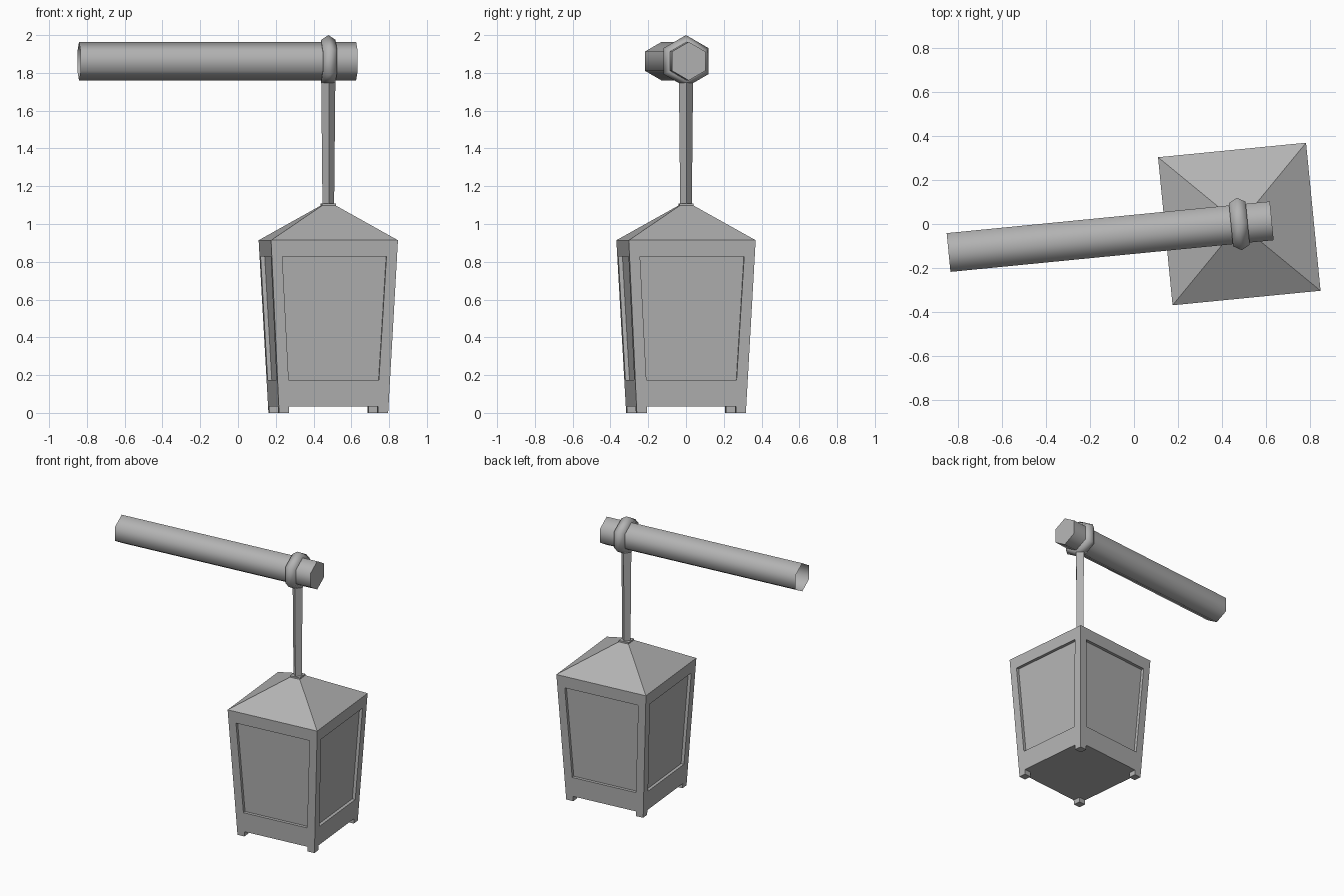
import bpy, bmesh
from math import radians, cos, sin, pi
from mathutils import Matrix

if "Cube" in bpy.data.objects:
    bpy.data.objects.remove(bpy.data.objects["Cube"])

# Whole lantern is turned slightly about its own vertical axis
PLACE = Matrix.Translation((0.478, 0, 0)) @ Matrix.Rotation(radians(5.6), 4, 'Z')
ARM_Z = 1.862
TOP_HALF, FOOT_HALF, EAVE_Z = 0.3375, 0.29, 0.914

# Dark grey iron
IRON = bpy.data.materials.new("dark_iron")
IRON.diffuse_color = (0.45, 0.45, 0.45, 1)
IRON.use_nodes = True
IRON.node_tree.nodes["Principled BSDF"].inputs["Base Color"].default_value = IRON.diffuse_color


def half_at(z):
    return FOOT_HALF + (TOP_HALF - FOOT_HALF) * z / EAVE_Z


def finish(name, bm, smooth=False):
    bmesh.ops.remove_doubles(bm, verts=bm.verts, dist=1e-5)
    bmesh.ops.recalc_face_normals(bm, faces=bm.faces)
    bm.transform(PLACE)
    me = bpy.data.meshes.new(name)
    bm.to_mesh(me)
    bm.free()
    me.materials.append(IRON)
    ob = bpy.data.objects.new(name, me)
    bpy.context.collection.objects.link(ob)
    if smooth:
        bpy.ops.object.select_all(action='DESELECT')
        ob.select_set(True)
        bpy.context.view_layer.objects.active = ob
        bpy.ops.object.shade_smooth_by_angle(angle=radians(65))


def bridge(bm, a, b):
    n = len(a)
    for i in range(n):
        j = (i + 1) % n
        bm.faces.new((a[i], a[j], b[j], b[i]))


def hex_x(name, profile, cap_end=False):
    """Six-sided sweep along the arm; profile is (distance, radius)."""
    bm = bmesh.new()
    rings = [[bm.verts.new((u, r * sin(k * pi / 3), ARM_Z + r * cos(k * pi / 3)))
              for k in range(6)] for u, r in profile]
    for a, b in zip(rings, rings[1:]):
        bridge(bm, a, b)
    if cap_end:
        bm.faces.new(rings[-1])
    finish(name, bm, True)


def square_stack(name, levels, turn=pi / 4):
    """Closed four-sided vertical stack; levels are (z, corner radius)."""
    bm = bmesh.new()
    rings = [[bm.verts.new((r * cos(k * pi / 2 + turn), r * sin(k * pi / 2 + turn), z))
              for k in range(4)] for z, r in levels]
    for a, b in zip(rings, rings[1:]):
        bridge(bm, a, b)
    bm.faces.new(rings[0])
    bm.faces.new(rings[-1])
    finish(name, bm)


# Support arm (open at the wall end) and the ridged collar around it
hex_x("support_arm", [(-1.326, 0.102), (0.148, 0.102)], cap_end=True)
hex_x("arm_collar", [(-0.038, 0.09), (-0.038, 0.113), (0, 0.138),
                     (0.038, 0.113), (0.038, 0.09)])

# Hanging rod set cornerwise, its seat, and the pyramid roof
D = 2 ** 0.5
square_stack("hanging_rod", [(1.10, 0.031), (1.80, 0.038)], turn=0)
square_stack("rod_seat", [(1.09, 0.037 * D), (1.108, 0.037 * D)])
square_stack("roof", [(EAVE_Z, TOP_HALF * D), (1.098, 0.036 * D)])

# Lantern body: four framed sides with recessed panels, plus floor
bm = bmesh.new()
floor_z, z0, z1, depth = 0.035, 0.175, 0.829, 0.022


def quad(rot, za, ha, zb, hb, wa, wb, push=0):
    pts = [(-wa, za, ha), (wa, za, ha), (wb, zb, hb), (-wb, zb, hb)]
    out = [bm.verts.new((u, -h + push, z)) for u, z, h in pts]
    bmesh.ops.transform(bm, matrix=rot, verts=out)
    return out


h = half_at(floor_z)
for k in range(4):
    rot = Matrix.Rotation(k * pi / 2, 4, 'Z')
    opening = (z0, half_at(z0), z1, half_at(z1), 0.24, 0.277)
    outer = quad(rot, floor_z, h, EAVE_Z, TOP_HALF, h, TOP_HALF)
    inner = quad(rot, *opening)
    deep = quad(rot, *opening, depth)
    bridge(bm, outer, inner)
    bridge(bm, inner, deep)
    bm.faces.new(deep)
CORNERS = ((-1, -1), (-1, 1), (1, 1), (1, -1))
bm.faces.new([bm.verts.new((x * h, y * h, floor_z)) for x, y in CORNERS])
finish("lantern_body", bm)

# Four small corner feet following the body taper
for sx, sy in CORNERS:
    bm = bmesh.new()
    rings = []
    for z in (0, floor_z):
        o, i = half_at(z), FOOT_HALF - 0.053
        rings.append([bm.verts.new((sx * x, sy * y, z))
                      for x, y in ((i, i), (o, i), (o, o), (i, o))])
    bridge(bm, *rings)
    bm.faces.new(rings[0])
    side = ("left" if sx < 0 else "right") + ("_front" if sy < 0 else "_back")
    finish("foot_" + side, bm)
